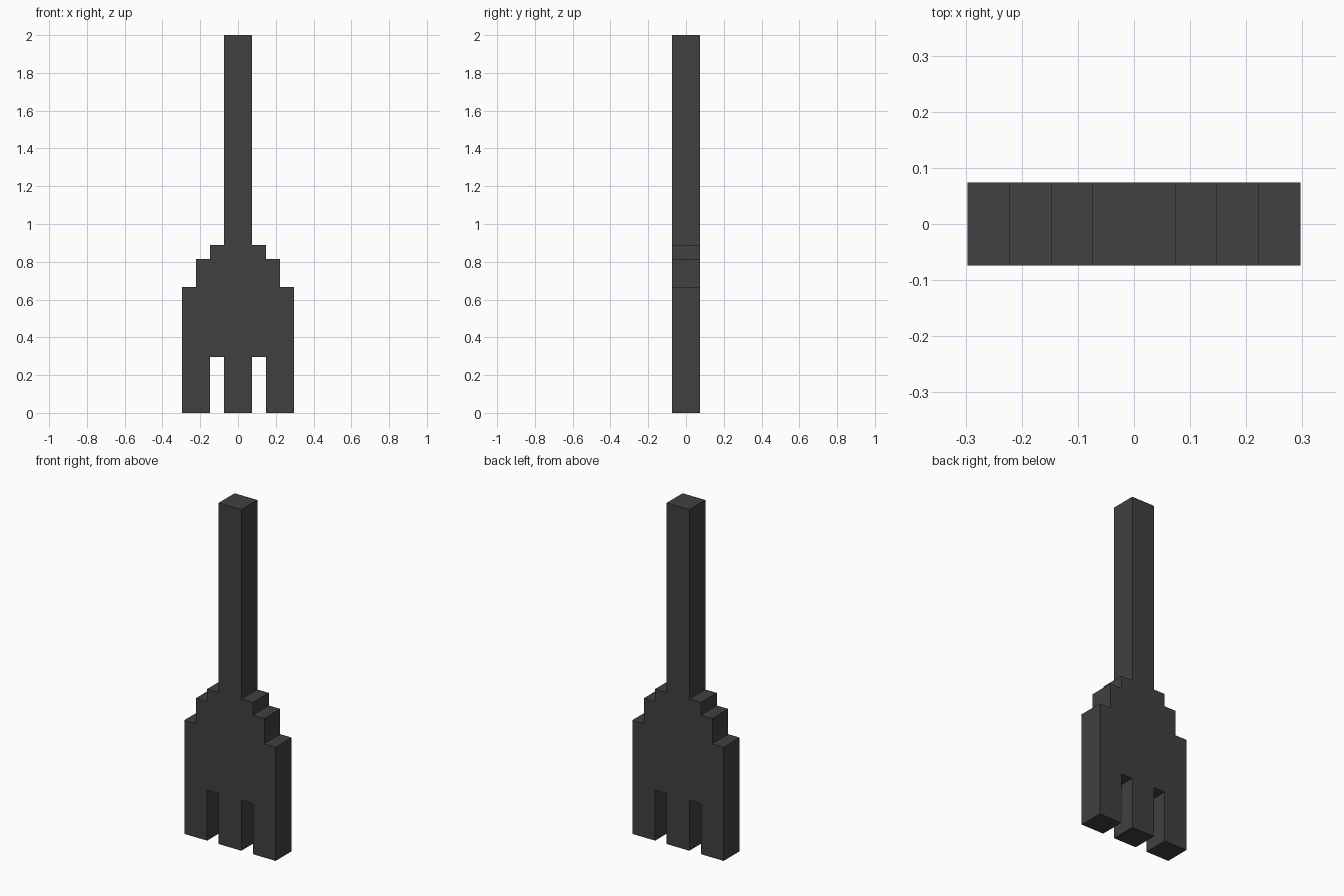
import bpy
import bmesh

if "Cube" in bpy.data.objects:
    bpy.data.objects.remove(bpy.data.objects["Cube"])

U = 2 / 27  # one block unit; the full height is 27 units

iron = bpy.data.materials.new("dark_iron")
iron.diffuse_color = (0.052, 0.052, 0.052, 1)
iron.use_nodes = True
iron.node_tree.nodes["Principled BSDF"].inputs["Base Color"].default_value = iron.diffuse_color

# Right half of the outline in units: middle prong, gap, outer prong, stepped shoulder, handle
half = [(1, 0), (1, 4), (2, 4), (2, 0), (4, 0), (4, 9),
        (3, 9), (3, 11), (2, 11), (2, 12), (1, 12), (1, 27)]
outline = half + [(-x, z) for x, z in reversed(half)]

# Three-pronged fork: the mirrored outline extruded to the depth of the handle
bm = bmesh.new()
face = bm.faces.new([bm.verts.new((x * U, -U, z * U)) for x, z in outline])
ext = bmesh.ops.extrude_face_region(bm, geom=[face])
moved = [g for g in ext["geom"] if isinstance(g, bmesh.types.BMVert)]
bmesh.ops.translate(bm, verts=moved, vec=(0, 2 * U, 0))
bmesh.ops.recalc_face_normals(bm, faces=bm.faces)

mesh = bpy.data.meshes.new("pronged_fork")
bm.to_mesh(mesh)
bm.free()
mesh.materials.append(iron)
bpy.context.collection.objects.link(bpy.data.objects.new("pronged_fork", mesh))
